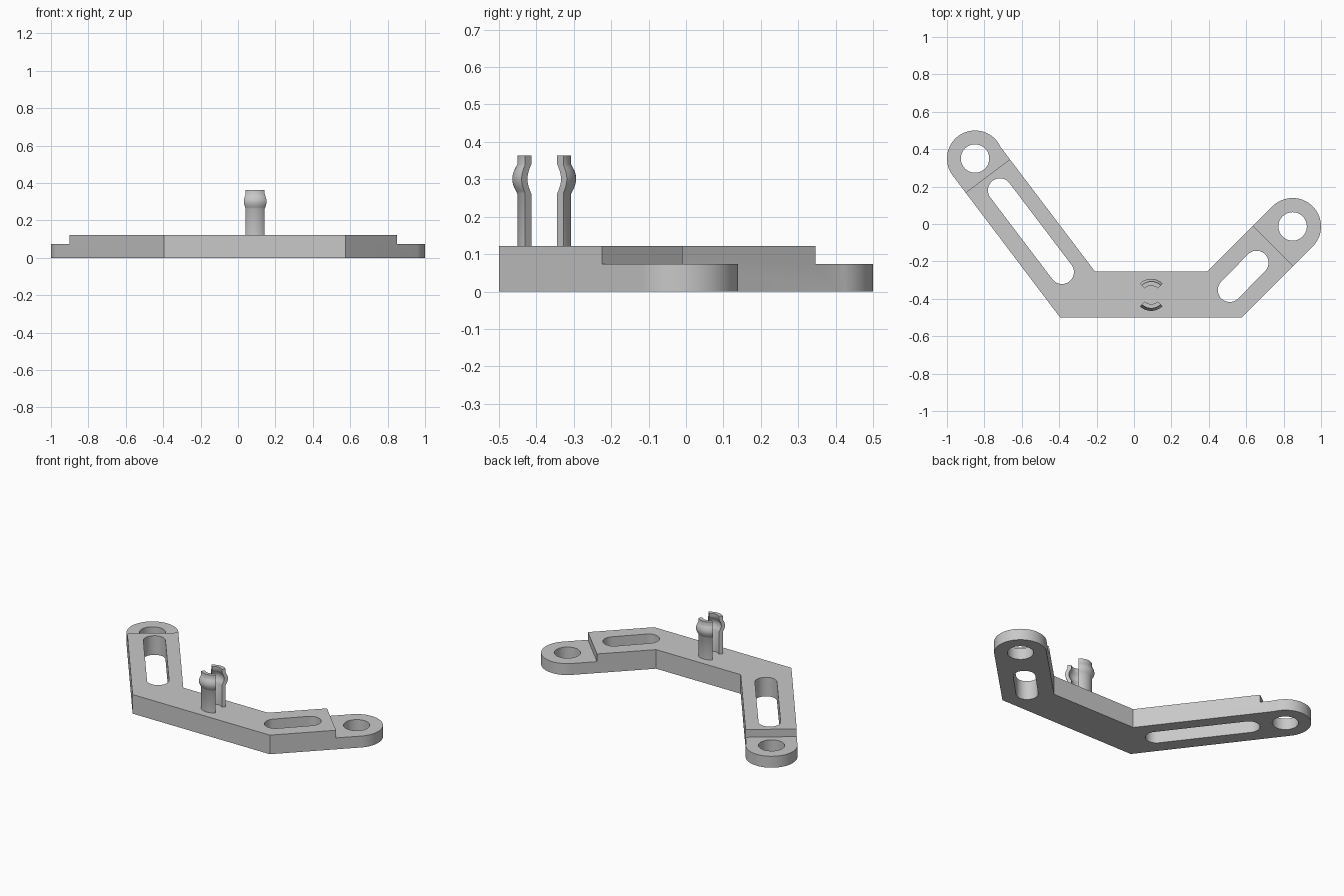
import bpy, bmesh
from math import radians, cos, sin, pi
from mathutils import Vector

cube = bpy.data.objects.get("Cube")
if cube:
    bpy.data.objects.remove(cube, do_unlink=True)

grey = bpy.data.materials.new("light grey plastic")
grey.use_nodes = True
GREY = (0.58, 0.58, 0.58, 1)
grey.diffuse_color = GREY
grey.node_tree.nodes["Principled BSDF"].inputs["Base Color"].default_value = GREY

PLATE_TOP, EAR_TOP = 0.122, 0.073


def loft(name, rings):
    """Closed solid through equal-sized rings of points."""
    bm = bmesh.new()
    loops = [[bm.verts.new(p) for p in ring] for ring in rings]
    for a, b in zip(loops, loops[1:]):
        for i in range(len(a)):
            j = (i + 1) % len(a)
            bm.faces.new((a[i], a[j], b[j], b[i]))
    bm.faces.new(loops[0])
    bm.faces.new(loops[-1])
    bmesh.ops.recalc_face_normals(bm, faces=bm.faces)
    mesh = bpy.data.meshes.new(name)
    bm.to_mesh(mesh)
    bm.free()
    mesh.materials.append(grey)
    obj = bpy.data.objects.new(name, mesh)
    bpy.context.collection.objects.link(obj)
    return obj


def prism(name, points, z0, z1):
    return loft(name, [[(x, y, z) for x, y in points] for z in (z0, z1)])


def arc(centre, r, a0, a1, n=32):
    angles = [radians(a0 + (a1 - a0) * i / n) for i in range(n + 1)]
    return [(centre[0] + r * cos(a), centre[1] + r * sin(a)) for a in angles]


def slot(p, q, r, angle):
    """Rounded slot from p to q, running at the given angle."""
    return arc(q, r, angle - 90, angle + 90, 20) + arc(p, r, angle + 90, angle + 270, 20)


def beyond(mid, angle):
    """Rectangle covering everything past a line across an arm."""
    m = Vector(mid)
    d = Vector((cos(radians(angle)), sin(radians(angle))))
    s = Vector((-d.y, d.x)) * 0.25
    return [tuple(v) for v in (m - s, m + d * 0.5 - s, m + d * 0.5 + s, m + s)]


def smooth(obj):
    bpy.ops.object.select_all(action='DESELECT')
    obj.select_set(True)
    bpy.context.view_layer.objects.active = obj
    bpy.ops.object.shade_smooth_by_angle(angle=radians(30))


# Bent bracket plate with a rounded ear at each end
right_ear, left_ear = (0.848, -0.013), (-0.85, 0.35)
outline = ([(-0.395, -0.5), (0.575, -0.5)]
           + arc(right_ear, 0.152, -45, 135)
           + [(0.39, -0.255), (-0.208, -0.255)]
           + arc(left_ear, 0.15, 24, 217))
bracket = prism("bracket_plate", outline, 0, PLATE_TOP)

# Through holes, slots and the lowered ears
cutters = [prism("hole_cutter", arc(c, 0.076, 0, 351, 39), -0.1, 0.3)
           for c in (right_ear, left_ear)]
cutters += [prism("slot_cutter", slot(*s), -0.1, 0.3) for s in (
    ((0.512, -0.353), (0.655, -0.207), 0.064, 45),
    ((-0.385, -0.257), (-0.717, 0.18), 0.064, 127))]
cutters += [prism("step_cutter", beyond(*s), EAR_TOP, 0.3) for s in (
    ((0.743, -0.117), 45), ((-0.783, 0.256), 127))]
for cutter in cutters:
    cutter.hide_render = True
    mod = bracket.modifiers.new("cut", 'BOOLEAN')
    mod.operation = 'DIFFERENCE'
    mod.solver = 'EXACT'
    mod.object = cutter
depsgraph = bpy.context.evaluated_depsgraph_get()
cut_mesh = bpy.data.meshes.new_from_object(bracket.evaluated_get(depsgraph))
bracket.modifiers.clear()
bracket.data = cut_mesh
for cutter in cutters:
    bpy.data.objects.remove(cutter, do_unlink=True)
smooth(bracket)

# Two springy clip prongs, each a quarter turn of a bulged wall
BASE, TOP, LOW, HIGH = 0.11, 0.363, 0.262, 0.34


def wall(r, bulge):
    steps = 12
    swell = [(r + bulge * sin(pi * i / steps), LOW + (HIGH - LOW) * i / steps)
             for i in range(steps + 1)]
    return [(r, BASE)] + swell + [(r, TOP)]


profile = wall(0.072, 0.0135) + wall(0.049, 0.0145)[::-1]
for name, middle in (("front_clip_prong", -90), ("back_clip_prong", 90)):
    rings = []
    for i in range(17):
        a = radians(middle - 45 + 90 * i / 16)
        rings.append([(0.092 + r * cos(a), -0.379 + r * sin(a), z) for r, z in profile])
    smooth(loft(name, rings))
